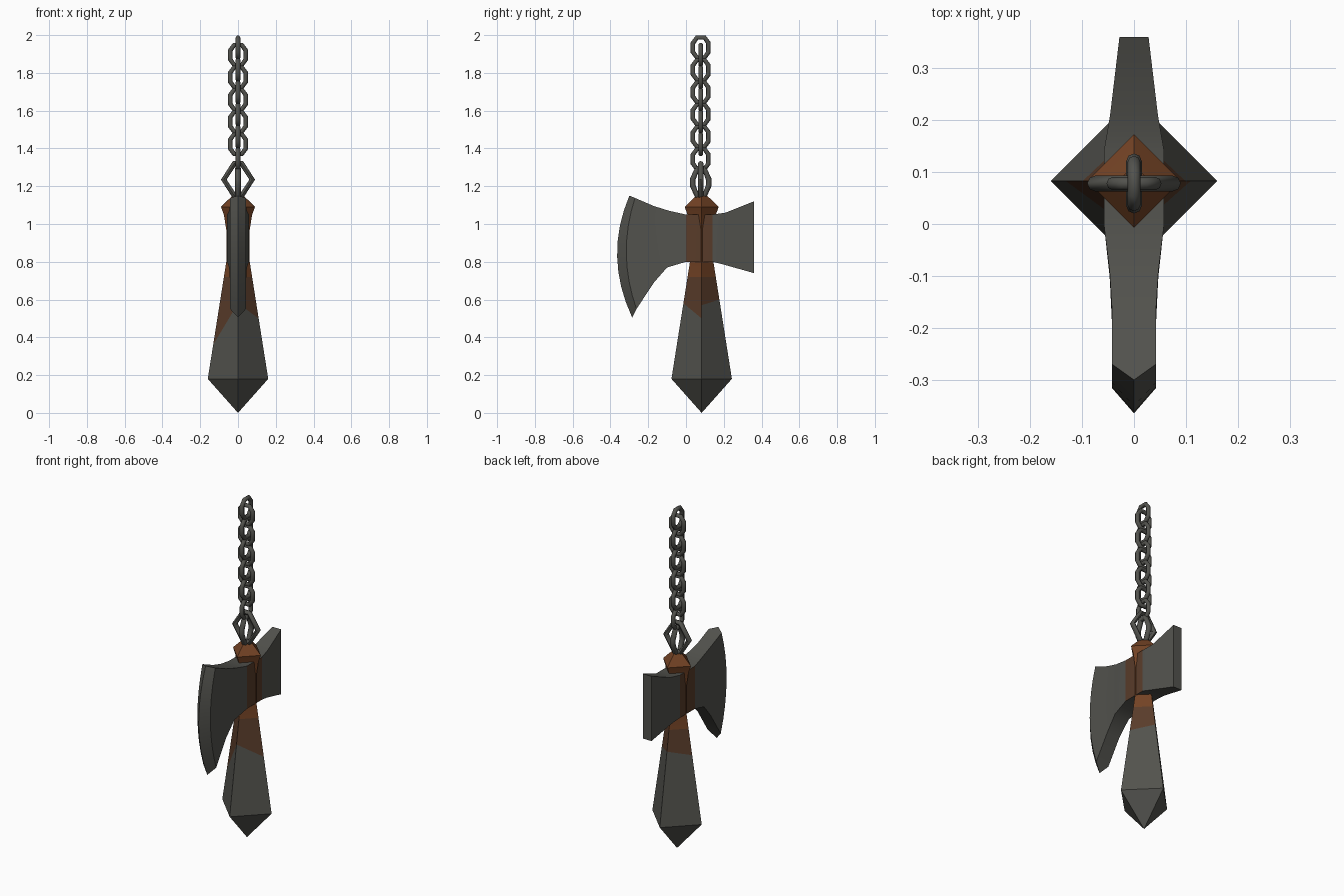
import bpy, bmesh, math
from mathutils import Vector

old = bpy.data.objects.get("Cube")
if old:
    bpy.data.objects.remove(old, do_unlink=True)

CY = 0.083  # y of the handle and chain axis


def material(name, rgb):
    m = bpy.data.materials.new(name)
    m.use_nodes = True
    colour = (*rgb, 1)
    m.diffuse_color = colour
    bsdf = next(n for n in m.node_tree.nodes if n.type == 'BSDF_PRINCIPLED')
    bsdf.inputs["Base Color"].default_value = colour
    bsdf.inputs["Roughness"].default_value = 0.8
    return m


GREY = material("dark iron", (0.085, 0.085, 0.075))
BROWN = material("rust brown", (0.17, 0.055, 0.018))
DULL = material("dull brown", (0.10, 0.045, 0.023))
MATS = [GREY, BROWN, DULL]


def finish(name, bm, angle):
    bmesh.ops.remove_doubles(bm, verts=bm.verts, dist=0.0002)
    bmesh.ops.recalc_face_normals(bm, faces=bm.faces)
    mesh = bpy.data.meshes.new(name)
    bm.to_mesh(mesh)
    bm.free()
    for m in MATS:
        mesh.materials.append(m)
    mesh.shade_smooth()
    mesh.set_sharp_from_angle(angle=math.radians(angle))
    ob = bpy.data.objects.new(name, mesh)
    bpy.context.collection.objects.link(ob)
    return ob


# Handle: four-sided spike, each side with its own slanted colour border
PROFILE = [(0, 0), (0.18, 0.16), (0.8, 0.062), (0.97, 0.062),
           (1.05, 0.075), (1.09, 0.09), (1.13, 0.05), (1.148, 0.03)]


def radius(z):
    for (z0, r0), (z1, r1) in zip(PROFILE, PROFILE[1:]):
        if z <= z1:
            return r0 + (r1 - r0) * (z - z0) / (z1 - z0)
    return PROFILE[-1][1]


def ridge(side, z):
    a = side * math.pi / 2
    r = radius(z)
    return Vector((r * math.cos(a), CY + r * math.sin(a), z))


# Border heights at the two ridges of each side, starting at +x
BORDERS = [(0.57, 0.60), (0.60, 0.57), (0.36, 0.58), (0.58, 0.50)]
bm = bmesh.new()
for side, (low_a, low_b) in enumerate(BORDERS):
    levels = [(z, z) for z, r in PROFILE]
    levels[2:2] = [(low_a, low_b), (0.72, 0.72)]
    for i, ((a0, b0), (a1, b1)) in enumerate(zip(levels, levels[1:])):
        pts = [ridge(side, a0), ridge(side + 1, b0),
               ridge(side + 1, b1), ridge(side, a1)]
        if i == 0:
            pts.pop(1)
        face = bm.faces.new([bm.verts.new(p) for p in pts])
        face.material_index = 0 if i < 2 else 2 if i == 2 else 1
cap = bm.faces.new([bm.verts.new(ridge(s, PROFILE[-1][0])) for s in range(4)])
cap.material_index = 1
finish("handle", bm, 20)

# Axe head: columns of (top y, top z, bottom y, bottom z, bulge, half thickness)
COLUMNS = [
    (-0.30, 1.15, -0.285, 0.505, 0.072, 0),
    (-0.27, 1.138, -0.262, 0.55, 0.05, 0.042),
    (-0.17, 1.095, -0.17, 0.69, 0.03, 0.042),
    (-0.09, 1.07, -0.10, 0.77, 0, 0.047),
    (0, 1.05, 0, 0.8, 0, 0.058),
    (0.14, 1.05, 0.14, 0.8, 0, 0.058),
    (0.21, 1.06, 0.20, 0.785, 0, 0.046),
    (0.36, 1.12, 0.36, 0.74, 0, 0.028),
]
ROWS = 8
bm = bmesh.new()
grids = []
for sign in (1, -1):
    grid = []
    for ty, tz, by, bz, bulge, half in COLUMNS:
        column = []
        for k in range(ROWS + 1):
            t = k / ROWS
            y = ty + (by - ty) * t - bulge * 4 * t * (1 - t)
            column.append(bm.verts.new((sign * half, y, tz + (bz - tz) * t)))
        grid.append(column)
    grids.append(grid)
    for c in range(len(COLUMNS) - 1):
        for k in range(ROWS):
            f = bm.faces.new((grid[c][k], grid[c + 1][k],
                              grid[c + 1][k + 1], grid[c][k + 1]))
            f.material_index = 2 if COLUMNS[c][0] == 0 else 0
left, right = grids
for k in (0, ROWS):  # top and bottom rims
    for c in range(len(COLUMNS) - 1):
        bm.faces.new((left[c][k], left[c + 1][k], right[c + 1][k], right[c][k]))
for k in range(ROWS):  # blunt back end
    bm.faces.new((left[-1][k], left[-1][k + 1], right[-1][k + 1], right[-1][k]))
finish("axe_head", bm, 35)


# Chain: closed tubes through mirrored corner points, in the xz or yz plane
def link(name, corners, z, along_y, tube=0.0125):
    quarter = [Vector((w, h)) for w, h in corners]
    loop = (quarter + [Vector((-p.x, p.y)) for p in reversed(quarter)]
            + [-p for p in quarter]
            + [Vector((p.x, -p.y)) for p in reversed(quarter)])
    pts = [p for i, p in enumerate(loop) if (p - loop[i - 1]).length > 0.0001]
    curve = bpy.data.curves.new(name, 'CURVE')
    curve.dimensions = '3D'
    curve.bevel_depth = tube
    curve.bevel_resolution = 2
    spline = curve.splines.new('POLY')
    spline.points.add(len(pts) - 1)
    spline.use_cyclic_u = True
    for sp, p in zip(spline.points, pts):
        sp.co = (0, CY - 0.005 + p.x, z + p.y, 1) if along_y else \
                (p.x, CY - 0.005, z + p.y, 1)
    temp = bpy.data.objects.new(name + "_curve", curve)
    bpy.context.collection.objects.link(temp)
    bpy.context.view_layer.update()
    mesh = bpy.data.meshes.new_from_object(
        temp.evaluated_get(bpy.context.evaluated_depsgraph_get()))
    bpy.data.objects.remove(temp, do_unlink=True)
    mesh.materials.clear()
    mesh.materials.append(GREY)
    mesh.shade_smooth()
    mesh.set_sharp_from_angle(angle=math.radians(50))
    ob = bpy.data.objects.new(name, mesh)
    bpy.context.collection.objects.link(ob)


SMALL = [(0.041, 0.024), (0.02, 0.053)]
PITCH = 0.118
for i in range(6):
    link(f"chain_link_side_{i + 1}", SMALL, 1.934 - PITCH * i, True)
for i in range(5):
    link(f"chain_link_front_{i + 1}", SMALL, 1.895 - PITCH * i, False)
link("large_link_front", [(0.075, 0), (0.02, 0.085)], 1.235, False, 0.015)
link("base_link_side", [(0.043, 0.015), (0.018, 0.075)], 1.22, True, 0.015)
